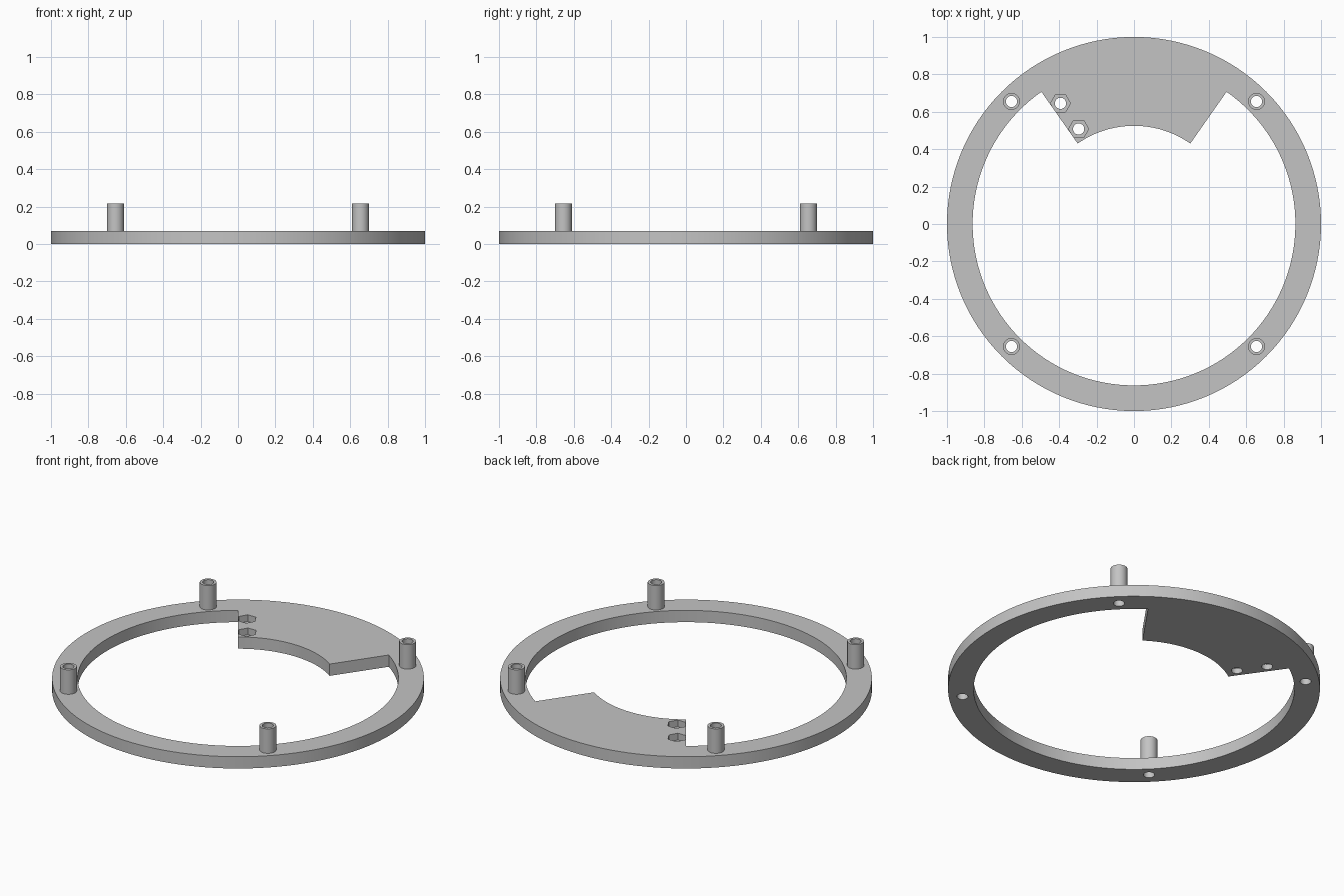
import bpy, bmesh, math

cube = bpy.data.objects.get("Cube")
if cube:
    bpy.data.objects.remove(cube, do_unlink=True)

THICK, POST_TOP = 0.07, 0.215
BORE = 0.03
TAB_HALF = 35                                   # half angle of the tab, degrees
POSTS = [(x, y) for x in (-0.655, 0.655) for y in (-0.655, 0.655)]
NUTS = [(-0.393, 0.645), (-0.296, 0.508)]

grey = bpy.data.materials.new("plain_grey")
grey.use_nodes = True
colour = (0.55, 0.55, 0.55, 1)
grey.diffuse_color = colour
grey.node_tree.nodes["Principled BSDF"].inputs["Base Color"].default_value = colour


def arc(radius, start, end, steps, centre=(0, 0)):
    """Points along an arc, angles in degrees, both ends included."""
    angles = [math.radians(start + (end - start) * i / steps) for i in range(steps + 1)]
    return [(centre[0] + radius * math.cos(a), centre[1] + radius * math.sin(a)) for a in angles]


def circle(radius, steps, centre=(0, 0)):
    return arc(radius, 0, 360, steps, centre)[:-1]


def prism(name, outline, bottom, top):
    """Extrude a closed outline between two heights."""
    bm = bmesh.new()
    face = bm.faces.new([bm.verts.new((x, y, bottom)) for x, y in outline])
    extruded = bmesh.ops.extrude_face_region(bm, geom=[face])
    for v in extruded["geom"]:
        if isinstance(v, bmesh.types.BMVert):
            v.co.z = top
    bmesh.ops.recalc_face_normals(bm, faces=bm.faces)
    mesh = bpy.data.meshes.new(name)
    bm.to_mesh(mesh)
    bm.free()
    mesh.materials.append(grey)
    obj = bpy.data.objects.new(name, mesh)
    bpy.context.collection.objects.link(obj)
    return obj


def activate(obj):
    bpy.ops.object.select_all(action='DESELECT')
    obj.select_set(True)
    bpy.context.view_layer.objects.active = obj


def cut(obj, outline, bottom, top):
    """Subtract a prism and discard the cutter."""
    cutter = prism("cutter", outline, bottom, top)
    cutter.hide_render = True
    mod = obj.modifiers.new("cut", 'BOOLEAN')
    mod.operation, mod.solver, mod.object = 'DIFFERENCE', 'EXACT', cutter
    activate(obj)
    bpy.ops.object.modifier_apply(modifier=mod.name)
    bpy.data.objects.remove(cutter, do_unlink=True)


def smooth(obj):
    activate(obj)
    bpy.ops.object.shade_smooth_by_angle(angle=math.radians(30))


# Ring with an inward tab at the back
ring = prism("ring_plate", circle(1, 128), 0, THICK)
opening = (arc(0.863, 90 + TAB_HALF, 450 - TAB_HALF, 104)
           + arc(0.525, 90 - TAB_HALF, 90 + TAB_HALF, 28))
cut(ring, opening, -0.1, 0.2)

# Hexagonal nut pockets in the tab, then all the through holes
for nut in NUTS:
    cut(ring, circle(0.0535, 6, nut), 0.03, 0.2)
for centre in NUTS + POSTS:
    cut(ring, circle(BORE, 32, centre), -0.1, 0.2)
smooth(ring)

# Hollow standoff posts
for x, y in POSTS:
    name = ("back" if y > 0 else "front") + ("_left" if x > 0 else "_right") + "_post"
    post = prism(name, circle(0.045, 32, (x, y)), THICK, POST_TOP)
    cut(post, circle(BORE, 32, (x, y)), 0, 0.3)
    smooth(post)
